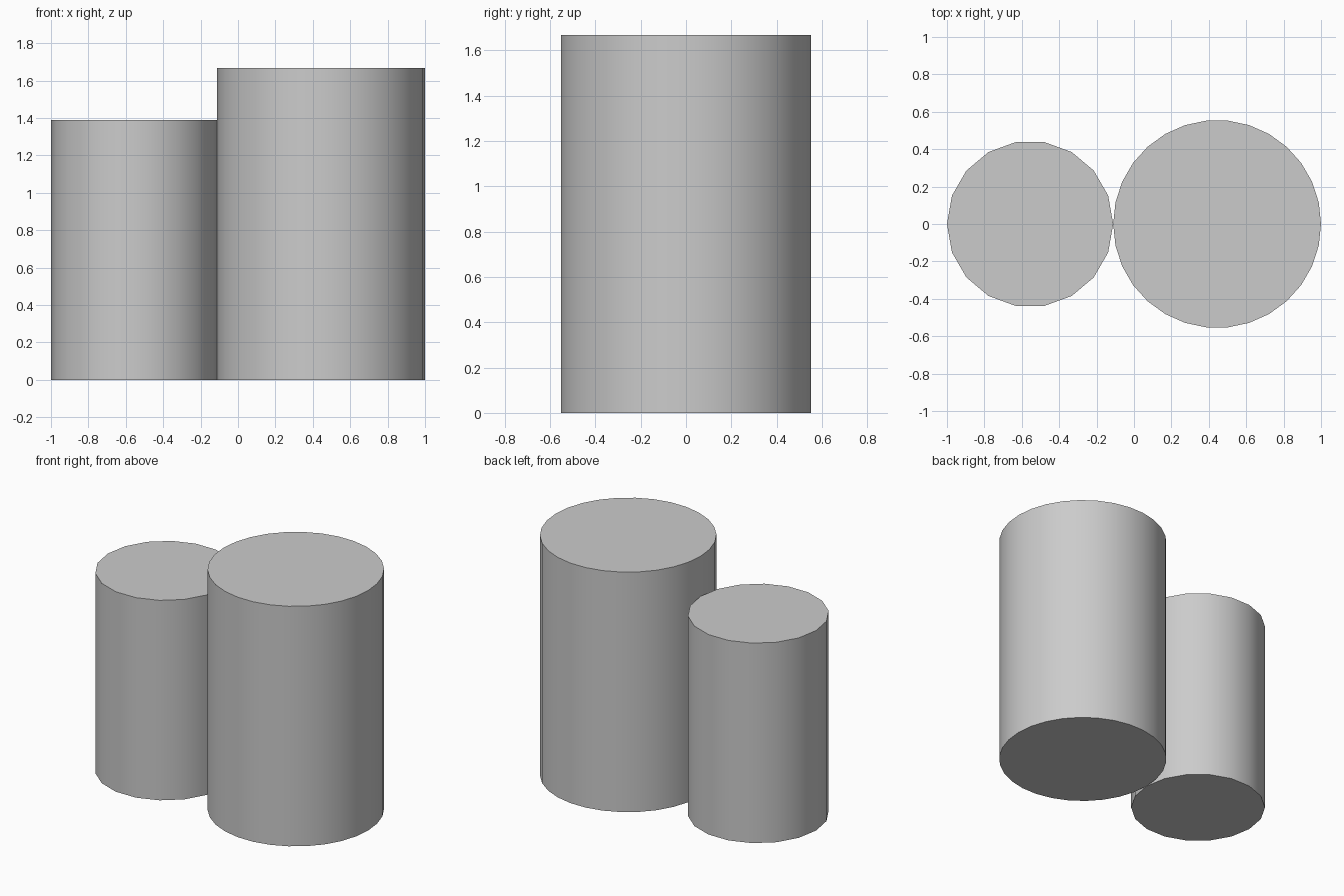
import bpy, bmesh, math

if "Cube" in bpy.data.objects:
    bpy.data.objects.remove(bpy.data.objects["Cube"])


def cylinder(name, x, radius, height, sides):
    """Upright capped cylinder on z = 0 with a corner pointing along +x."""
    bm = bmesh.new()
    ring = []
    for i in range(sides):
        a = 2 * math.pi * i / sides
        ring.append(bm.verts.new((radius * math.cos(a), radius * math.sin(a), 0)))
    base = bm.faces.new(ring)
    result = bmesh.ops.extrude_face_region(bm, geom=[base], use_keep_orig=True)
    top = [v for v in result["geom"] if isinstance(v, bmesh.types.BMVert)]
    bmesh.ops.translate(bm, verts=top, vec=(0, 0, height))
    bmesh.ops.recalc_face_normals(bm, faces=bm.faces)
    mesh = bpy.data.meshes.new(name)
    bm.to_mesh(mesh)
    bm.free()
    obj = bpy.data.objects.new(name, mesh)
    obj.location.x = x
    bpy.context.collection.objects.link(obj)
    # Smooth sides, sharp rims
    bpy.ops.object.select_all(action='DESELECT')
    obj.select_set(True)
    bpy.context.view_layer.objects.active = obj
    bpy.ops.object.shade_smooth_by_angle(angle=math.radians(40))
    return obj


# Two touching cylinders side by side
cylinder("short_cylinder", -0.5556, 0.4444, 1.389, 18)
cylinder("tall_cylinder", 0.4444, 0.5556, 1.667, 30)
